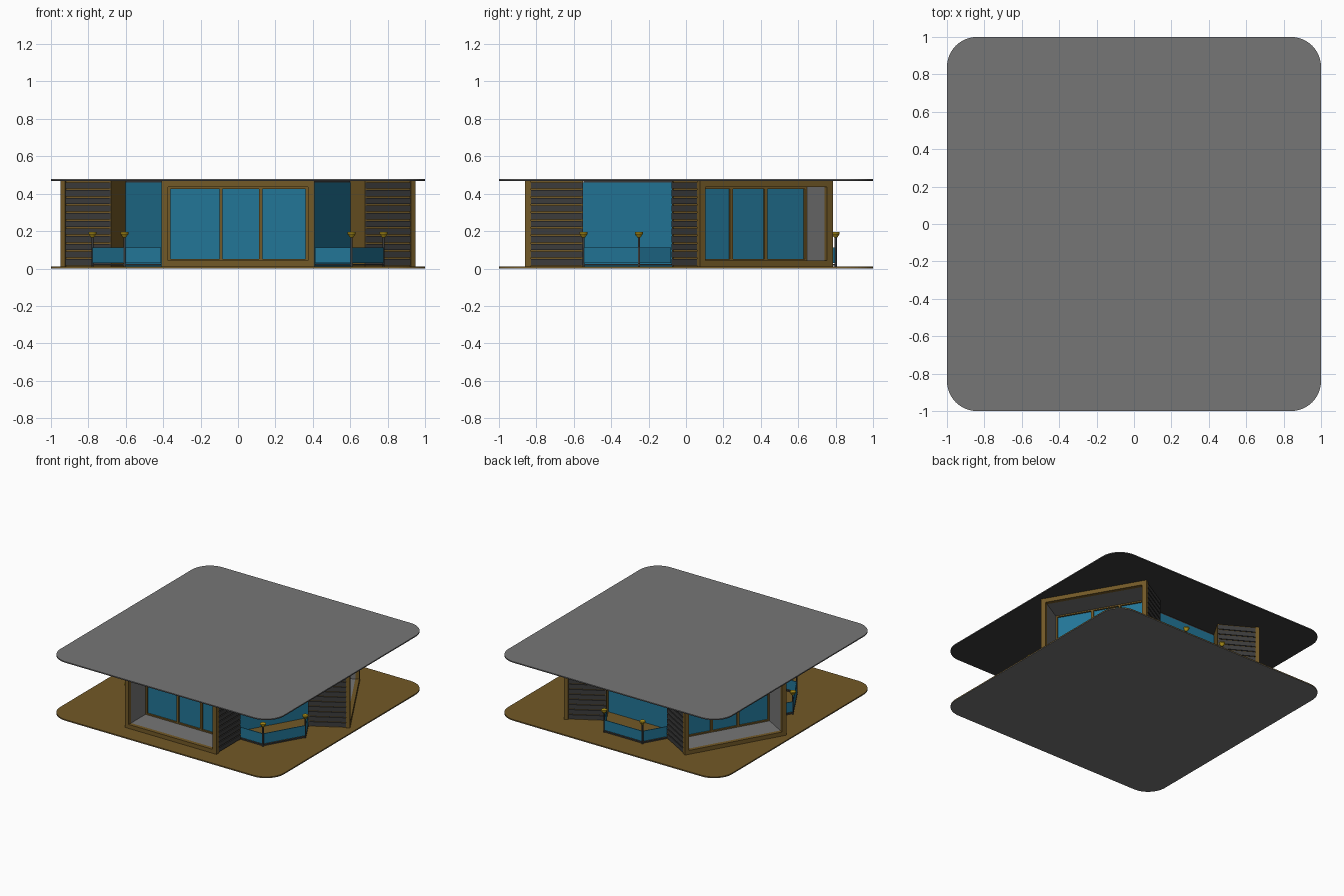
import bpy, bmesh, math
from mathutils import Matrix, Vector

if "Cube" in bpy.data.objects:
    bpy.data.objects.remove(bpy.data.objects["Cube"])


def material(name, r, g, b):
    m = bpy.data.materials.new(name)
    m.diffuse_color = (r, g, b, 1)
    m.use_nodes = True
    m.node_tree.nodes["Principled BSDF"].inputs["Base Color"].default_value = m.diffuse_color
    return m


GREY = material("grey_plaster", .18, .18, .18)
DARK = material("dark_grey", .045, .045, .045)
WOOD = material("golden_wood", .17, .10, .02)
GLASS = material("blue_glass", .016, .18, .31)
LAMP = material("lamp_gold", .45, .30, .01)


def finish(name, bm, mat):
    bmesh.ops.recalc_face_normals(bm, faces=bm.faces)
    me = bpy.data.meshes.new(name)
    bm.to_mesh(me)
    bm.free()
    me.materials.append(mat)
    ob = bpy.data.objects.new(name, me)
    bpy.context.collection.objects.link(ob)
    return ob


def box(bm, x0, x1, y0, y1, z0, z1, m=Matrix()):
    size = Matrix.Diagonal((x1 - x0, y1 - y0, z1 - z0, 1))
    mid = Matrix.Translation(((x0 + x1) / 2, (y0 + y1) / 2, (z0 + z1) / 2))
    bmesh.ops.create_cube(bm, size=1, matrix=m @ mid @ size)


def three(name, boxes, mat, start=0):
    # repeat a set of boxes at 120 degree steps around the centre
    bm = bmesh.new()
    for k in range(3):
        rot = Matrix.Rotation(math.radians(start + 120 * k), 4, 'Z')
        for b in boxes:
            box(bm, *b, rot)
    return finish(name, bm, mat)


def slab(name, z0, z1, mat, r=.16):
    bm = bmesh.new()
    vs = []
    for q in range(4):
        sx, sy = [(1, 1), (-1, 1), (-1, -1), (1, -1)][q]
        for i in range(13):
            a = math.radians(90 * q + 7.5 * i)
            vs.append(bm.verts.new((sx * (1 - r) + r * math.cos(a),
                                    sy * (1 - r) + r * math.sin(a), z0)))
    f = bm.faces.new(vs)
    out = bmesh.ops.extrude_face_region(bm, geom=[f])
    top = [v for v in out['geom'] if isinstance(v, bmesh.types.BMVert)]
    bmesh.ops.translate(bm, verts=top, vec=(0, 0, z1 - z0))
    finish(name, bm, mat)


def ring(w, w2, y0, y1, z0, z1, z2, z3):
    # rectangular frame: outer half width w, inner w2, heights z0<z1<z2<z3
    return [(-w, -w2, y0, y1, z0, z3), (w2, w, y0, y1, z0, z3),
            (-w2, w2, y0, y1, z0, z1), (-w2, w2, y0, y1, z2, z3)]


# Floor and roof plates
slab("floor_underside", 0, .004, GREY)
slab("floor_deck", .004, .01, WOOD)
slab("roof_ceiling", .469, .473, DARK)
slab("roof_top", .473, .478, GREY)

# Three projecting bay boxes with recessed windows
three("bay_front_frame", ring(.41, .375, -.86, -.83, .01, .042, .435, .469), WOOD)
three("bay_shell", ring(.40, .385, -.83, -.56, .01, .03, .45, .469), WOOD)
three("bay_lining", ring(.385, .375, -.83, -.56, .03, .042, .435, .45), GREY)
three("bay_back_wall", [(-.405, .405, -.56, -.55, .01, .469)], WOOD)
slats = []
for i in range(11):
    z = .017 + .041 * i
    slats += [(.40, .409, -.83, -.552, z, z + .033),
              (-.409, -.40, -.83, -.552, z, z + .033)]
three("bay_side_slats", slats, DARK)

# Bay windows, with uneven panes
three("window_frame", ring(.375, .362, -.645, -.615, .042, .052, .425, .435)
      + [(x - .009, x + .009, -.645, -.615, .052, .425) for x in (-.091, .122)], WOOD)
three("window_glass", [(-.362, .362, -.632, -.627, .052, .425)], GLASS)

# Glass walls behind the balconies (gap faces -30 degrees)
three("balcony_glass_wall", [(-.352, .352, -.49, -.48, .01, .46)], GLASS, 60)
three("balcony_wall_header", [(-.352, .352, -.489, -.481, .46, .469)], DARK, 60)

# Balcony rails, posts and lamps
pane, rail, post, lamp = (bmesh.new() for _ in range(4))
for k in range(3):
    rot = Matrix.Rotation(math.radians(60 + 120 * k), 4, 'Z')
    pts = [(-.27, -.63), (-.171, -.80), (.171, -.80), (.27, -.63)]
    for a, b in zip(pts, pts[1:]):
        a, b = Vector(a), Vector(b)
        d = b - a
        h = d.length / 2
        c = (a + b) / 2
        m = rot @ Matrix.Translation((c.x, c.y, 0)) @ Matrix.Rotation(
            math.atan2(d.y, d.x), 4, 'Z')
        box(pane, -h, h, -.003, .003, .03, .112, m)
        box(rail, -h, h, -.005, .005, .015, .025, m)
    for x in (-.171, .171):
        for bm, r1, r2, z0, z1, n in ((post, .006, .006, .01, .17, 12),
                                      (lamp, .008, .022, .165, .185, 20),
                                      (lamp, .022, .022, .185, .195, 20)):
            bmesh.ops.create_cone(
                bm, cap_ends=True, segments=n, radius1=r1, radius2=r2, depth=z1 - z0,
                matrix=rot @ Matrix.Translation((x, -.80, (z0 + z1) / 2)))
finish("balcony_glass_rail", pane, GLASS)
finish("balcony_bottom_rail", rail, DARK)
for name, bm, mat in (("balcony_posts", post, DARK), ("balcony_lamps", lamp, LAMP)):
    ob = finish(name, bm, mat)
    bpy.ops.object.select_all(action='DESELECT')
    ob.select_set(True)
    bpy.context.view_layer.objects.active = ob
    bpy.ops.object.shade_smooth_by_angle(angle=math.radians(35))
